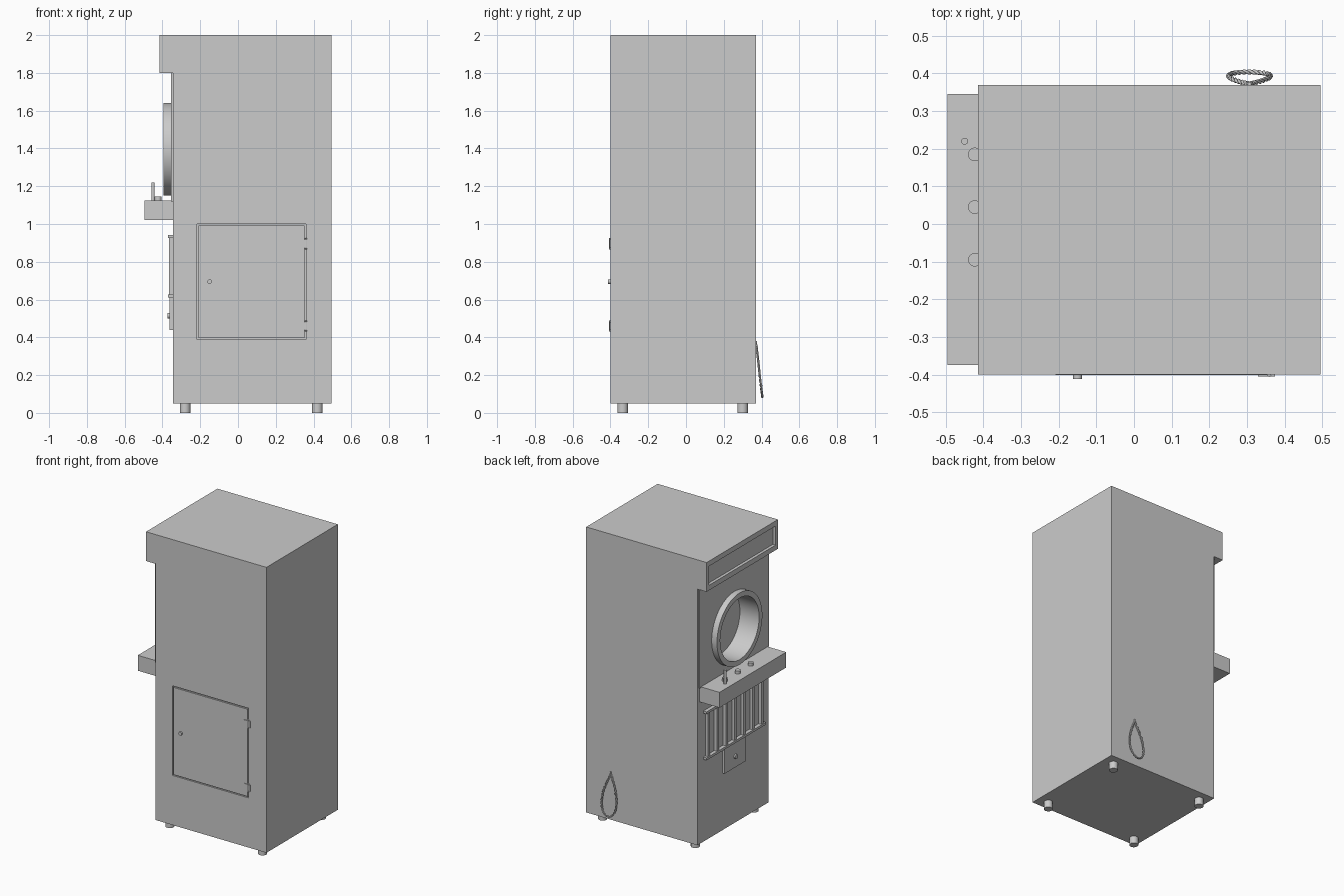
import bpy, bmesh, math
from mathutils import Vector, Matrix

if "Cube" in bpy.data.objects:
    bpy.data.objects.remove(bpy.data.objects["Cube"])


def finish(name, bm, smooth=False):
    bmesh.ops.recalc_face_normals(bm, faces=bm.faces)
    me = bpy.data.meshes.new(name)
    bm.to_mesh(me)
    bm.free()
    ob = bpy.data.objects.new(name, me)
    bpy.context.collection.objects.link(ob)
    if smooth:
        bpy.ops.object.select_all(action='DESELECT')
        ob.select_set(True)
        bpy.context.view_layer.objects.active = ob
        bpy.ops.object.shade_smooth_by_angle(angle=math.radians(35))
    return ob


def box(name, x, y, z):
    bm = bmesh.new()
    bmesh.ops.create_cube(bm, size=1)
    for v in bm.verts:
        v.co = [a + (b - a) * (c + 0.5) for (a, b), c in zip((x, y, z), v.co)]
    return finish(name, bm)


def rod(name, p, q, r, seg=24):
    p, q = Vector(p), Vector(q)
    d = q - p
    bm = bmesh.new()
    rot = d.to_track_quat('Z', 'Y').to_matrix().to_4x4()
    bmesh.ops.create_cone(bm, cap_ends=True, segments=seg, radius1=r, radius2=r,
                          depth=d.length, matrix=Matrix.Translation((p + q) / 2) @ rot)
    return finish(name, bm, True)


def cut(ob, cutter):
    cutter.hide_render = True
    m = ob.modifiers.new("cut", 'BOOLEAN')
    m.object, m.operation, m.solver = cutter, 'DIFFERENCE', 'EXACT'
    bpy.context.view_layer.objects.active = ob
    bpy.ops.object.modifier_apply(modifier=m.name)
    bpy.data.objects.remove(cutter)


FX, YC, ZR = -0.345, -0.015, 1.395   # front plane, centre line, porthole height

# Cabinet with porthole opening and door recess
cabinet = box("cabinet", (FX, 0.495), (-0.40, 0.37), (0.05, 2.0))
panel = box("face_panel", (-0.355, FX), (-0.39, 0.36), (1.12, 1.80))
for ob in (cabinet, panel):
    cut(ob, rod("cutter", (-0.5, YC, ZR), (-0.245, YC, ZR), 0.212, 64))
cut(cabinet, box("cutter", (-0.216, 0.361), (-0.5, -0.39), (0.389, 1.001)))

# Porthole ring and drum, turned from one profile
bm = bmesh.new()
pts = [(-0.345, 0.245), (-0.395, 0.245), (-0.395, 0.21), (-0.25, 0.21), (-0.25, 0)]
vs = [bm.verts.new((x, YC, ZR + r)) for x, r in pts]
es = [bm.edges.new(e) for e in zip(vs, vs[1:])]
bmesh.ops.spin(bm, geom=vs + es, cent=(0, YC, ZR), axis=(1, 0, 0),
               angle=2 * math.pi, steps=64)
bmesh.ops.remove_doubles(bm, verts=bm.verts, dist=1e-5)
ring = finish("porthole_ring", bm, True)

# Header box with inset sign panel
header = box("header_box", (-0.415, FX), (-0.40, 0.37), (1.80, 2.0))
cut(header, box("cutter", (-0.5, -0.395), (-0.375, 0.345), (1.835, 1.965)))

# Control shelf, buttons and lever
box("control_shelf", (-0.495, FX), (-0.375, 0.345), (1.02, 1.125))
for y in (0.185, 0.045, -0.095):
    rod("button", (-0.423, y, 1.12), (-0.423, y, 1.145), 0.018)
rod("lever", (-0.45, 0.22, 1.12), (-0.45, 0.22, 1.22), 0.009)

# Grille
for z in (0.62, 0.935):
    box("grille_rail", (-0.37, FX), (-0.335, 0.305), (z - 0.008, z + 0.008))
for i in range(7):
    y = YC + (i - 3) * 0.096
    box("grille_bar", (-0.365, FX), (y - 0.011, y + 0.011), (0.62, 0.935))

# Lock plate with knob
box("lock_plate", (-0.362, FX), (-0.13, 0.10), (0.44, 0.613))
rod("lock_knob", (-0.36, YC, 0.515), (-0.372, YC, 0.515), 0.015)

# Side access door, hinges and knob
box("access_door", (-0.208, 0.353), (-0.401, -0.389), (0.397, 0.993))
for z in (0.46, 0.895):
    box("hinge_leaf", (0.33, 0.375), (-0.405, -0.399), (z - 0.022, z + 0.022))
    rod("hinge_barrel", (0.36, -0.402, z - 0.03), (0.36, -0.402, z + 0.03), 0.005, 12)
rod("door_knob", (-0.15, -0.39, 0.695), (-0.15, -0.412, 0.695), 0.012)

# Feet
for x in (-0.28, 0.42):
    for y in (-0.335, 0.30):
        rod("foot", (x, y, 0), (x, y, 0.055), 0.028)

# Twisted cord loop hanging on the back
N = 160
top, down = Vector((0.307, 0.372, 0.36)), Vector((0, 0.032, -0.275))
normal = Vector((1, 0, 0)).cross(down).normalized()
path = []
for i in range(N):
    t = 2 * math.pi * i / N
    path.append(top + down * (1 - math.cos(t)) / 2
                + Vector((0.072 * math.sin(t) * math.sin(t / 2), 0, 0)))
for k in range(2):
    cu = bpy.data.curves.new("cord_strand", 'CURVE')
    cu.dimensions, cu.bevel_depth, cu.bevel_resolution = '3D', 0.004, 2
    sp = cu.splines.new('POLY')
    sp.points.add(N - 1)
    sp.use_cyclic_u = True
    for i in range(N):
        tan = (path[(i + 1) % N] - path[i - 1]).normalized()
        a = 2 * math.pi * 16 * i / N + math.pi * k
        p = path[i] + 0.003 * (math.cos(a) * normal + math.sin(a) * tan.cross(normal))
        sp.points[i].co = (*p, 1)
    bpy.context.collection.objects.link(bpy.data.objects.new("cord_strand", cu))
rod("cord_stem", (0.307, 0.37, 0.355), (0.307, 0.372, 0.38), 0.005, 12)
